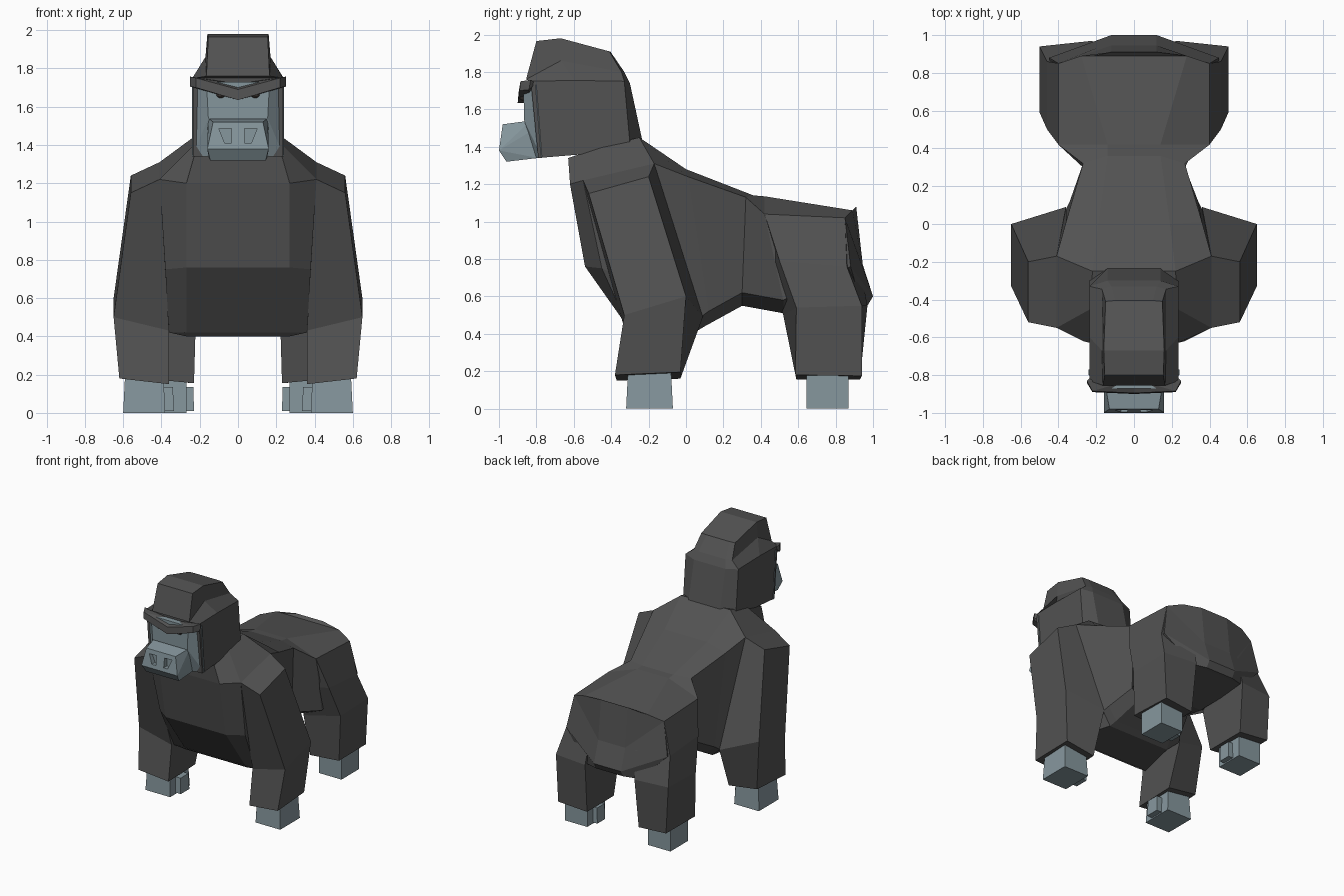
import bpy, bmesh, math
from mathutils import Vector

if "Cube" in bpy.data.objects:
    bpy.data.objects.remove(bpy.data.objects["Cube"])


def material(name, rgb):
    m = bpy.data.materials.new(name)
    m.diffuse_color = (*rgb, 1)
    m.use_nodes = True
    m.node_tree.nodes["Principled BSDF"].inputs["Base Color"].default_value = m.diffuse_color
    return m


fur = material("dark_fur", (0.085, 0.085, 0.085))
skin = material("blue_grey_skin", (0.24, 0.31, 0.34))
eye_mat = material("eye_brown", (0.05, 0.04, 0.035))


def finish(bm, name, mat):
    bmesh.ops.recalc_face_normals(bm, faces=bm.faces)
    me = bpy.data.meshes.new(name)
    bm.to_mesh(me)
    bm.free()
    ob = bpy.data.objects.new(name, me)
    bpy.context.collection.objects.link(ob)
    me.materials.append(mat)
    return ob


def flip(p):
    return (-p[0], p[1], p[2])


def loft(name, rings, mat, strip_caps=False):
    """Skin closed rings; strip_caps closes left-right symmetric ends with quads."""
    bm = bmesh.new()
    vs = [[bm.verts.new(p) for p in r] for r in rings]
    n = len(vs[0])
    for a, b in zip(vs, vs[1:]):
        for i in range(n):
            j = (i + 1) % n
            bm.faces.new((a[i], a[j], b[j], b[i]))
    for r in (vs[0], vs[-1]):
        if strip_caps:
            for i in range(n // 2 - 1):
                bm.faces.new((r[i], r[i + 1], r[n - 2 - i], r[n - 1 - i]))
        else:
            bm.faces.new(r)
    return finish(bm, name, mat)


def body_loft(name, half_rings, mat):
    rings = [r + [flip(p) for p in reversed(r)] for r in half_rings]
    return loft(name, rings, mat, True)


def hull(name, pts, mat, symmetric=False):
    bm = bmesh.new()
    for p in pts + ([flip(p) for p in pts] if symmetric else []):
        bm.verts.new(p)
    bmesh.ops.convex_hull(bm, input=bm.verts)
    bmesh.ops.dissolve_limit(bm, angle_limit=math.radians(3),
                             verts=bm.verts, edges=bm.edges)
    return finish(bm, name, mat)


def frustum(x0, x1, y0, y1, z0, z1, taper=0.0):
    return [(x, y, z) for z, t in ((z0, 0), (z1, taper))
            for x in (x0 + t, x1 - t) for y in (y0 + t, y1 - t)]


# Torso: half sections from chest to rump
body_loft("torso", [
    [(.23, -.63, 1.34), (.27, -.62, 1.20), (.27, -.54, .76), (.27, -.28, .40)],
    [(.23, -.45, 1.40), (.41, -.55, 1.22), (.38, -.45, .75), (.36, -.30, .42)],
    [(.22, -.25, 1.45), (.41, -.17, 1.31), (.36, .08, .49), (.27, .05, .41)],
    [(.19, .00, 1.28), (.36, .01, 1.24), (.34, .12, .52), (.25, .10, .44)],
    [(.14, .36, 1.14), (.27, .32, 1.13), (.27, .30, .62), (.20, .30, .55)],
    [(.14, .42, 1.135), (.40, .42, 1.04), (.38, .52, .58), (.20, .52, .51)],
    [(.28, .89, 1.06), (.40, .85, 1.02), (.45, .88, .76), (.24, .94, .55)],
    [(.12, .91, 1.08), (.12, .945, .77), (.12, 1.0, .60), (.12, .97, .55)],
], fur)

# Head with tall crest
body_loft("head", [
    [(.235, -.79, 1.34), (.235, -.55, 1.36), (.235, -.30, 1.42), (.14, -.235, 1.44)],
    [(.235, -.83, 1.75), (.235, -.60, 1.755), (.235, -.33, 1.75), (.14, -.30, 1.74)],
    [(.165, -.855, 1.76), (.17, -.67, 1.86), (.17, -.345, 1.80), (.12, -.33, 1.80)],
    [(.155, -.80, 1.965), (.16, -.67, 1.98), (.15, -.41, 1.91), (.10, -.405, 1.91)],
], fur)

# Face plate and muzzle
hull("face", [(.24, -.77, 1.34), (.24, -.80, 1.73), (.155, -.80, 1.34),
              (.155, -.865, 1.54), (.165, -.87, 1.73)], skin, True)
muzzle = hull("muzzle", [(.13, -.98, 1.52), (.16, -1.0, 1.38), (.145, -.96, 1.32),
                         (.155, -.79, 1.34), (.16, -.80, 1.50), (.155, -.83, 1.54)],
              skin, True)

# Limbs: rings from top to bottom (outer front, outer back, inner back, inner front)
arm = [
    [(.56, -.52, 1.15), (.56, -.20, 1.24), (.41, -.17, 1.31), (.41, -.55, 1.22)],
    [(.65, -.33, .50), (.65, .00, .60), (.36, .09, .49), (.36, -.33, .43)],
    [(.62, -.38, .18), (.61, -.03, .195), (.36, -.03, .16), (.36, -.37, .15)],
]
leg = [
    [(.40, .42, 1.04), (.40, .85, 1.02), (.20, .85, 1.0), (.20, .42, 1.0)],
    [(.46, .50, .79), (.46, .86, .76), (.20, .93, .77), (.27, .44, .78)],
    [(.50, .59, .54), (.50, .94, .55), (.22, .97, .55), (.22, .52, .50)],
    [(.49, .585, .18), (.48, .94, .175), (.23, .93, .155), (.23, .59, .155)],
]
brow = [(0, -.90, 1.635), (0, -.83, 1.635), (0, -.895, 1.69), (0, -.82, 1.72),
        (.22, -.89, 1.70), (.22, -.885, 1.75), (.25, -.84, 1.705),
        (.25, -.83, 1.757), (.22, -.80, 1.74)]
nostril = [(x, y, z) for y in (-1.05, -.955)
           for x, z in ((.035, 1.485), (.10, 1.485), (.07, 1.41), (.035, 1.41))]
hand = frustum(.38, .60, -.32, -.07, 0, .20, .01)
thumb = frustum(.335, .41, -.25, -.14, .01, .135, .005)
foot = frustum(.27, .47, .645, .87, .01, .20)
toe = frustum(.23, .30, .70, .80, .01, .135, .003)
foot = [(x, y, 0 if z < .1 else z) for x, y, z in foot]

for side, f in (("right", lambda p: p), ("left", flip)):
    loft(side + "_arm", [[f(p) for p in r] for r in arm], fur)
    loft(side + "_leg", [[f(p) for p in r] for r in leg], fur)
    for part, pts, mat in (("brow", brow, fur), ("hand", hand, skin),
                           ("thumb", thumb, skin), ("foot", foot, skin),
                           ("big_toe", toe, skin)):
        hull(side + "_" + part, [f(p) for p in pts], mat)
    # Recessed nostrils
    cut = hull(side + "_nostril_cutter", [f(p) for p in nostril], skin)
    cut.hide_render = True
    cut.hide_viewport = True
    mod = muzzle.modifiers.new(side + "_nostril", 'BOOLEAN')
    mod.object = cut
    mod.operation = 'DIFFERENCE'
    # Eyes
    bm = bmesh.new()
    bmesh.ops.create_uvsphere(bm, u_segments=10, v_segments=6, radius=.026)
    bmesh.ops.translate(bm, verts=bm.verts, vec=Vector(f((.09, -.866, 1.67))))
    finish(bm, side + "_eye", eye_mat)
